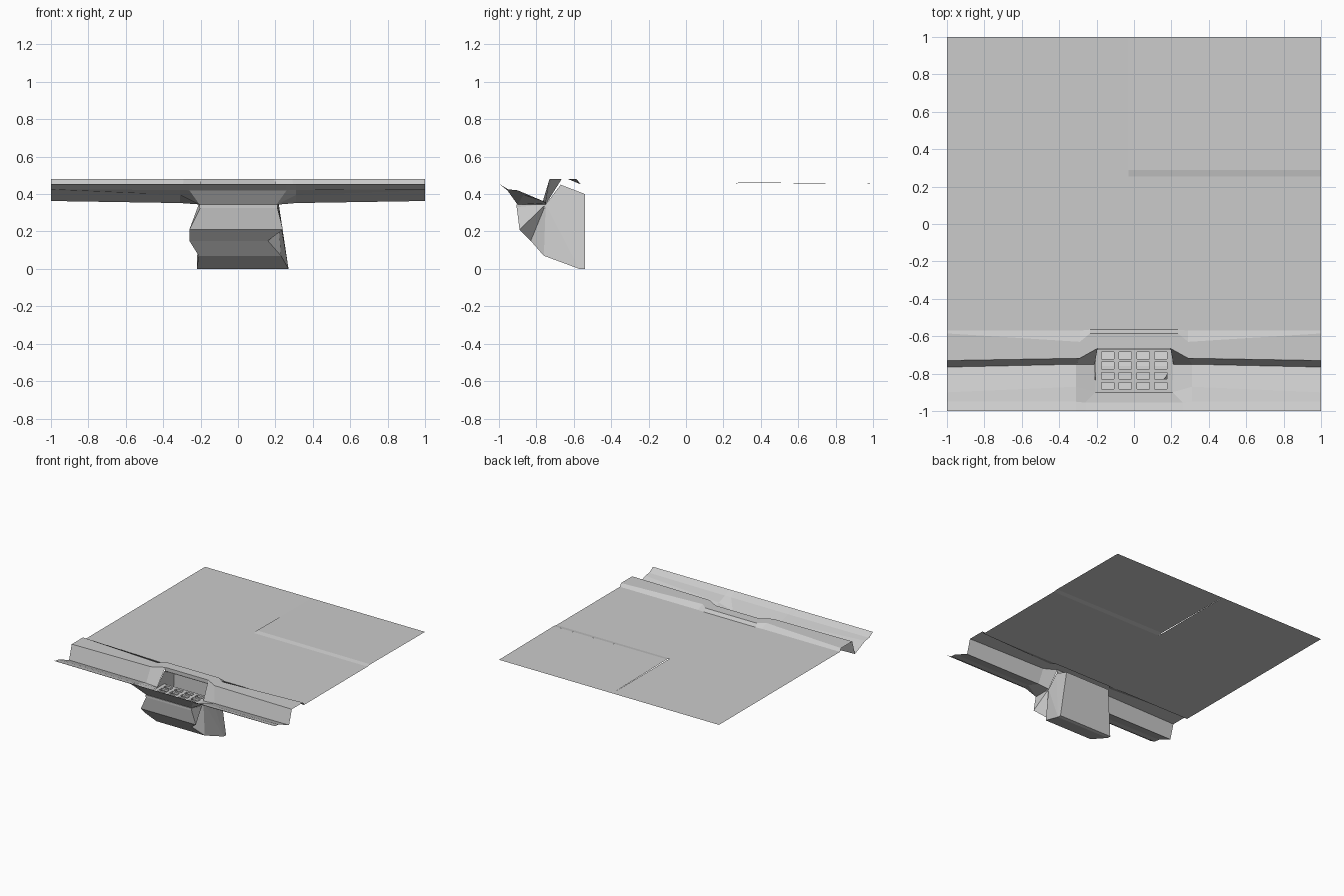
import bpy

if "Cube" in bpy.data.objects:
    bpy.data.objects.remove(bpy.data.objects["Cube"])


def make(name, verts, faces):
    me = bpy.data.meshes.new(name)
    me.from_pydata(verts, [], faces)
    me.update()
    ob = bpy.data.objects.new(name, me)
    bpy.context.collection.objects.link(ob)
    return ob


# Street cross-sections (x, y, z), front edge to back of curb; mirrored in x
END = [(1, -1, .455), (1, -.95, .425), (1, -.9, .42), (1, -.765, .363),
       (1, -.73, .48), (1, -.585, .48), (1, -.57, .455)]
BEND = [(.31, -1, .455), (.31, -.95, .422), (.31, -.87, .395), (.31, -.75, .352),
        (.29, -.718, .48), (.29, -.63, .48), (.29, -.57, .455)]
MOUTH = [(.26, -1, .455), (.26, -.955, .42), (.205, -.9, .343), (.21, -.75, .345),
         (.195, -.665, .48), (.235, -.585, .48), (.235, -.565, .455)]


def flip(section):
    return [(-x, y, z) for x, y, z in section]


def loft(name, sections, rows):
    n = len(sections[0])
    verts = [p for s in sections for p in s]
    faces = [(a * n + r, (a + 1) * n + r, (a + 1) * n + r + 1, a * n + r + 1)
             for a in range(len(sections) - 1) for r in rows]
    return make(name, verts, faces)


# Gutter and curb: sides, then centre strips leaving the drain mouth open
for side, secs in (("left", [flip(END), flip(BEND), flip(MOUTH)]),
                   ("right", [MOUTH, BEND, END])):
    loft("gutter_" + side, secs, range(3))
    loft("curb_" + side, secs, range(3, 6))
loft("gutter_centre", [flip(MOUTH), MOUTH], [0, 1])
loft("curb_centre", [flip(MOUTH), MOUTH], [4, 5])

# Lip under the curb edge, above the mouth
make("mouth_lip", [(-.195, -.665, .48), (.195, -.665, .48),
                   (.2, -.665, .45), (-.2, -.665, .45)], [(3, 2, 1, 0)])

# Sidewalk of four panels, with a raised joint on the right
jx, jy = -.03, .265
for name, x0, x1, y0, y1, lift in (
        ("front_left", -1, jx, -.57, jy, 0), ("front_right", jx, 1, -.57, jy - .012, 0),
        ("back_left", -1, jx, jy, 1, 0), ("back_right", jx, 1, jy + .025, 1, .008)):
    z = .455
    make("sidewalk_" + name, [(x0, y0, z + lift), (x1, y0, z + lift * .6),
                              (x1, y1, z), (x0, y1, z)], [(0, 1, 2, 3)])
make("sidewalk_joint", [(jx, jy - .012, .455), (1, jy - .012, .455),
                        (1, jy + .025, .46), (jx, jy + .025, .463)], [(0, 1, 2, 3)])

# Catch basin: side outline (y, z, left x, right x), open at grate and mouth
outline = [(-.905, .33, -.2, .21), (-.89, .21, -.26, .24), (-.83, .15, -.26, .16),
           (-.76, .07, -.21, .23), (-.57, 0, -.22, .27), (-.54, 0, -.22, .27),
           (-.54, .4, -.2, .21), (-.67, .45, -.2, .2), (-.75, .345, -.21, .21)]
verts = [(l, y, z) for y, z, l, r in outline] + [(r, y, z) for y, z, l, r in outline]
faces = [(i, i + 1, i + 10, i + 9) for i in range(7)]
for k in (0, 9):
    tris = [(8, 0, 1), (8, 1, 2), (8, 2, 3), (8, 3, 4), (8, 4, 7), (7, 4, 6), (6, 4, 5)]
    faces += [tuple(i + k for i in (t if k else t[::-1])) for t in tris]
make("catch_basin", verts, faces)

# Grate: 4 x 4 rectangular holes between bars
xs, ys = [-.205], [-.905]
for i in range(4):
    xs += [-.175 + i * .095, -.108 + i * .095]
    ys += [-.883 + i * .054, -.847 + i * .054]
xs.append(.21)
ys.append(-.665)
verts = [(x, y, .343) for y in ys for x in xs]
n = len(xs)
faces = [(j * n + i, j * n + i + 1, (j + 1) * n + i + 1, (j + 1) * n + i)
         for j in range(n - 1) for i in range(n - 1) if not (i % 2 and j % 2)]
grate = make("drain_grate", verts, faces)
mod = grate.modifiers.new("thickness", 'SOLIDIFY')
mod.thickness = .018
mod.offset = -1
